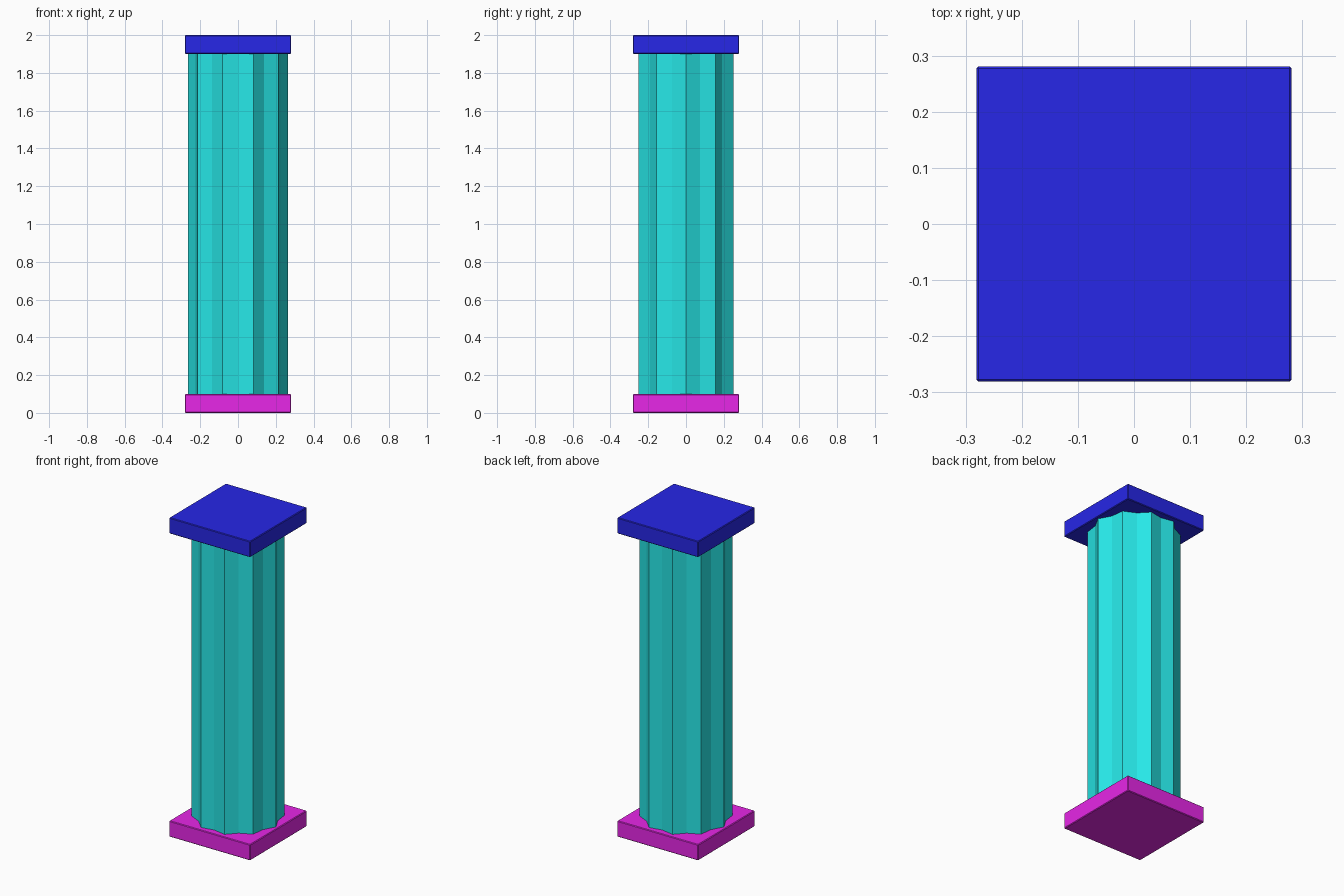
import bpy, bmesh, math

if "Cube" in bpy.data.objects:
    bpy.data.objects.remove(bpy.data.objects["Cube"])

PLATE_HALF, PLATE_H, HEIGHT = 0.281, 0.1, 2.0
RIDGE_R, GROOVE_R, FLUTES = 0.264, 0.236, 10


def material(name, rgb):
    mat = bpy.data.materials.new(name)
    mat.diffuse_color = (*rgb, 1)
    mat.use_nodes = True
    mat.node_tree.nodes["Principled BSDF"].inputs["Base Color"].default_value = mat.diffuse_color
    return mat


def prism(name, outline, z0, z1, mat, bevel=0.0):
    """Extrude a closed outline upward from z0 to z1."""
    bm = bmesh.new()
    face = bm.faces.new([bm.verts.new((x, y, z0)) for x, y in outline])
    top = bmesh.ops.extrude_face_region(bm, geom=[face], use_keep_orig=True)
    verts = [g for g in top["geom"] if isinstance(g, bmesh.types.BMVert)]
    bmesh.ops.translate(bm, verts=verts, vec=(0, 0, z1 - z0))
    bmesh.ops.recalc_face_normals(bm, faces=bm.faces)
    mesh = bpy.data.meshes.new(name)
    bm.to_mesh(mesh)
    bm.free()
    mesh.materials.append(mat)
    obj = bpy.data.objects.new(name, mesh)
    bpy.context.collection.objects.link(obj)
    if bevel:
        mod = obj.modifiers.new("edge_chamfer", "BEVEL")
        mod.width = bevel
        mod.segments = 1
    return obj


# Square plates at the bottom and top
h = PLATE_HALF
square = [(-h, -h), (h, -h), (h, h), (-h, h)]
prism("base_plate", square, 0, PLATE_H, material("magenta", (0.8, 0.02, 0.8)), 0.004)
prism("top_plate", square, HEIGHT - PLATE_H, HEIGHT, material("blue", (0.02, 0.02, 0.8)), 0.004)

# Fluted shaft: ridges and grooves alternate around the outline
star = []
for i in range(FLUTES * 2):
    r = GROOVE_R if i % 2 else RIDGE_R
    a = math.pi * i / FLUTES
    star.append((r * math.cos(a), r * math.sin(a)))
prism("fluted_shaft", star, PLATE_H, HEIGHT - PLATE_H, material("cyan", (0.02, 0.8, 0.8)))
